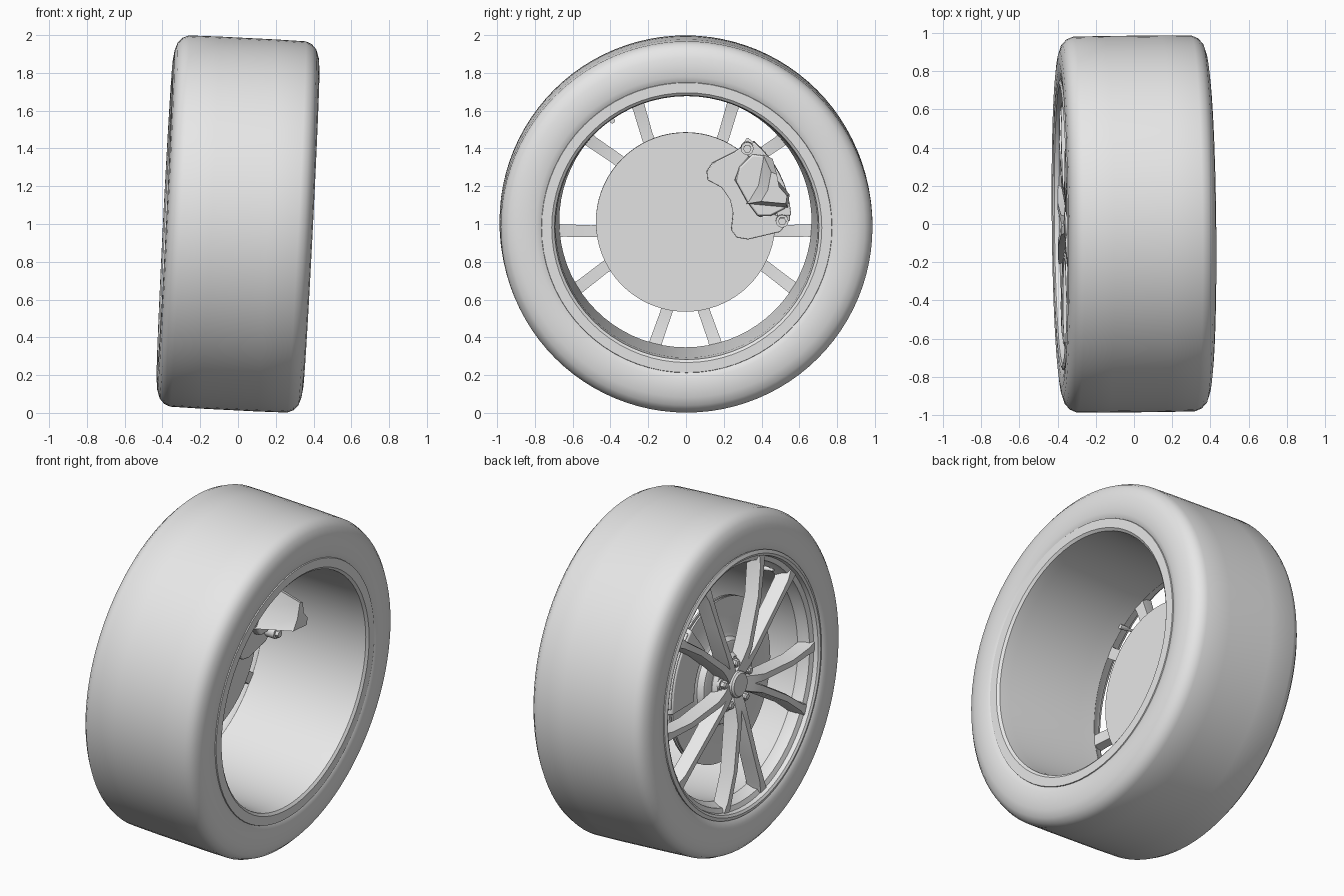
import bpy, bmesh
from math import sin, cos, radians, pi
from mathutils import Matrix, Vector

cube = bpy.data.objects.get("Cube")
if cube:
    bpy.data.objects.remove(cube, do_unlink=True)

grey = bpy.data.materials.new("plain grey")
grey.use_nodes = True
grey.diffuse_color = (0.8, 0.8, 0.8, 1)
grey.node_tree.nodes["Principled BSDF"].inputs["Base Color"].default_value = (0.8, 0.8, 0.8, 1)

# The wheel axis is x; the whole wheel leans with slight camber and toe
POSE = (Matrix.Translation((0, 0, 1)) @ Matrix.Rotation(radians(0.6), 4, 'Z')
        @ Matrix.Rotation(radians(2.9), 4, 'Y'))


def finish(name, bm, smooth=35):
    bmesh.ops.recalc_face_normals(bm, faces=bm.faces)
    mesh = bpy.data.meshes.new(name)
    bm.to_mesh(mesh)
    bm.free()
    mesh.materials.append(grey)
    obj = bpy.data.objects.new(name, mesh)
    bpy.context.collection.objects.link(obj)
    obj.matrix_world = POSE
    if smooth:
        bpy.ops.object.select_all(action='DESELECT')
        obj.select_set(True)
        bpy.context.view_layer.objects.active = obj
        bpy.ops.object.shade_smooth_by_angle(angle=radians(smooth))
    return obj


def skin(bm, rings, wrap=False):
    """Join rings of points with quads; cap the ends unless wrapped."""
    loops = [[bm.verts.new(p) for p in ring] for ring in rings]
    n = len(loops[0])
    for i in range(len(loops) if wrap else len(loops) - 1):
        a, b = loops[i], loops[(i + 1) % len(loops)]
        for j in range(n):
            k = (j + 1) % n
            bm.faces.new((a[j], a[k], b[k], b[j]))
    if not wrap:
        bm.faces.new(loops[0])
        bm.faces.new(loops[-1])


def circle(x, r, n, y=0, z=0):
    return [(x, y + r * cos(2 * pi * i / n), z + r * sin(2 * pi * i / n)) for i in range(n)]


def lathe(name, profile, n=72, wrap=True):
    bm = bmesh.new()
    skin(bm, [circle(x, r, n) for x, r in profile], wrap)
    return finish(name, bm)


def prism(name, outline, x0, x1, scale=1.0, pivot=(0, 0), bevel=0.0):
    """Extrude a y-z outline along x, optionally tapering towards x1."""
    bm = bmesh.new()
    far = [(x1, pivot[0] + (y - pivot[0]) * scale, pivot[1] + (z - pivot[1]) * scale)
           for y, z in outline]
    skin(bm, [[(x0, y, z) for y, z in outline], far])
    obj = finish(name, bm)
    if bevel:
        mod = obj.modifiers.new("soft edges", 'BEVEL')
        mod.width = bevel
        mod.segments = 2
    return obj


def polar(r, deg):
    return r * cos(radians(deg)), r * sin(radians(deg))


def sector(r0, r1, a0, a1, steps=8):
    angles = [a0 + (a1 - a0) * i / steps for i in range(steps + 1)]
    return [polar(r1, a) for a in angles] + [polar(r0, a) for a in reversed(angles)]


# Tyre: half profile mirrored across its middle
half = [(0.355, 0.745), (0.375, 0.765), (0.385, 0.80), (0.388, 0.85), (0.382, 0.90),
        (0.368, 0.943), (0.343, 0.970), (0.31, 0.984), (0.15, 0.986)]
lathe("tyre", half + [(-x, r) for x, r in reversed(half)], 96)

# Rim barrel with inner flange and stepped outer lip
lathe("rim_barrel", [
    (0.36, 0.775), (0.382, 0.768), (0.382, 0.715), (0.37, 0.70), (0.30, 0.693),
    (-0.18, 0.675), (-0.285, 0.668), (-0.32, 0.69), (-0.345, 0.695), (-0.355, 0.722),
    (-0.380, 0.728), (-0.388, 0.742), (-0.380, 0.762), (-0.34, 0.752), (0.32, 0.752)])

# Five forked spokes, each made of two mirrored tapering arms:
# radius, sideways offset, front x, back x, front half width, back half width
ARM = [(0.04, 0.012, -0.335, -0.25, 0.026, 0.034),
       (0.14, 0.022, -0.360, -0.26, 0.024, 0.036),
       (0.22, 0.034, -0.372, -0.285, 0.019, 0.034),
       (0.48, 0.100, -0.376, -0.295, 0.017, 0.033),
       (0.64, 0.157, -0.368, -0.285, 0.020, 0.035),
       (0.705, 0.180, -0.358, -0.27, 0.032, 0.048)]
bm = bmesh.new()
for k in range(5):
    turn = Matrix.Rotation(radians(54 + 72 * k), 4, 'X')
    for side in (-1, 1):
        rings = []
        for r, off, front, back, wf, wb in ARM:
            mid = front + 0.02
            section = [(front, -wf), (mid, -wf - 0.007), (back, -wb),
                       (back, wb), (mid, wf + 0.007), (front, wf)]
            rings.append([turn @ Vector((x, r, side * off + w)) for x, w in section])
        skin(bm, rings)
finish("spokes", bm, 25)

# Hub pad, centre cap and lug nuts
lathe("hub_pad", [(-0.21, 0.16), (-0.29, 0.17), (-0.315, 0.155), (-0.325, 0.11)], 40, False)
lathe("centre_cap", [(-0.30, 0.08), (-0.355, 0.075), (-0.365, 0.065), (-0.365, 0.02)], 32, False)
bm = bmesh.new()
for k in range(5):
    y, z = polar(0.125, 18 + 72 * k)
    skin(bm, [circle(-0.30, 0.034, 16, y, z), circle(-0.328, 0.034, 16, y, z)])
    skin(bm, [circle(-0.32, 0.024, 6, y, z), circle(-0.35, 0.024, 6, y, z),
              circle(-0.357, 0.016, 6, y, z)])
finish("lug_nuts", bm)

# Valve stem
bm = bmesh.new()
y, z = polar(0.66, 126)
skin(bm, [circle(-0.26, 0.014, 12, y, z), circle(-0.31, 0.012, 12, y, z),
          circle(-0.315, 0.009, 12, y, z), circle(-0.345, 0.009, 12, y, z)])
finish("valve_stem", bm)

# Ventilated brake disc with raised hat
lathe("brake_disc", [
    (-0.20, 0.02), (-0.20, 0.475), (-0.211, 0.475), (-0.211, 0.46), (-0.224, 0.46),
    (-0.224, 0.475), (-0.235, 0.475), (-0.235, 0.27), (-0.245, 0.25), (-0.28, 0.235),
    (-0.285, 0.22), (-0.285, 0.02)], 72, False)

# Brake caliper: outer half, bridge over the disc edge and inner half
prism("caliper_outer_half", sector(0.33, 0.555, 0, 54), -0.24, -0.288, 0.95,
      polar(0.45, 27), 0.008)
prism("caliper_bridge", sector(0.485, 0.56, 4, 50), -0.28, -0.13, bevel=0.006)
prism("caliper_inner_half", [
    (0.28, 0.30), (0.35, 0.37), (0.43, 0.36), (0.47, 0.24), (0.55, 0.13),
    (0.53, 0.07), (0.45, 0.03), (0.38, 0.03), (0.32, 0.11), (0.26, 0.22)],
    -0.195, -0.11, 0.95, (0.41, 0.2), 0.008)

# Mounting bracket with its two slide bolts
prism("caliper_bracket", [
    (0.32, 0.42), (0.26, 0.375), (0.14, 0.315), (0.11, 0.27), (0.115, 0.225),
    (0.19, 0.185), (0.235, 0.12), (0.25, 0.05), (0.24, -0.04), (0.27, -0.08), (0.33, -0.09),
    (0.50, -0.05), (0.54, 0.00), (0.47, 0.045), (0.39, 0.03), (0.33, 0.12),
    (0.26, 0.225), (0.285, 0.29), (0.355, 0.375)], -0.195, -0.15, bevel=0.005)
bm = bmesh.new()
for y, z in ((0.325, 0.395), (0.51, 0.01)):
    skin(bm, [circle(-0.20, 0.034, 12, y, z), circle(-0.09, 0.034, 12, y, z)])
    skin(bm, [circle(-0.09, 0.022, 6, y, z), circle(-0.07, 0.022, 6, y, z)])
finish("slide_bolts", bm)

# Tapered knuckle block reaching inward from the caliper
prism("knuckle_block", [
    (0.41, 0.36), (0.46, 0.34), (0.48, 0.23), (0.55, 0.15), (0.54, 0.08),
    (0.32, 0.10), (0.38, 0.20)], -0.13, 0.09, 0.6, (0.51, 0.16))
